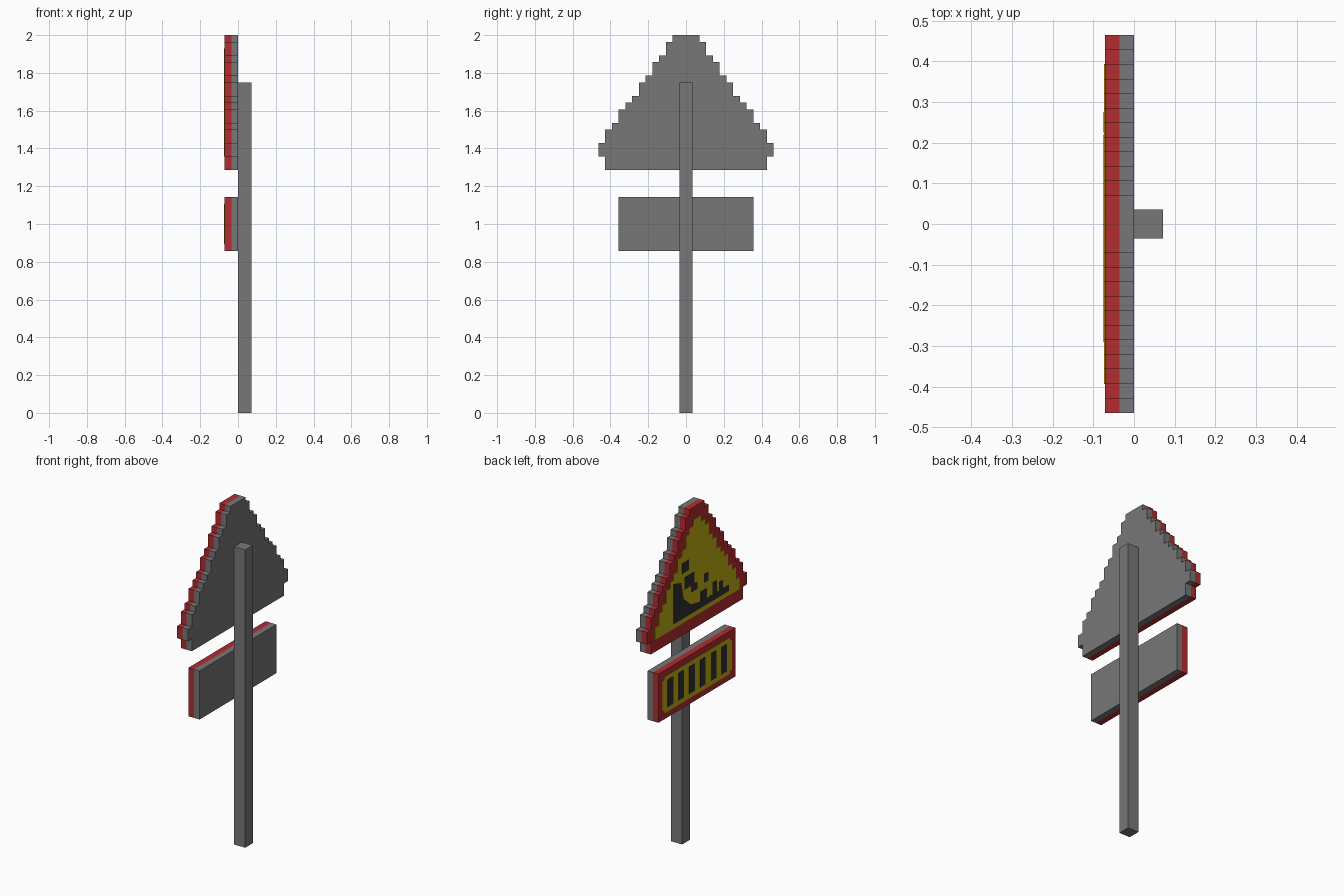
import bpy
import bmesh

cube = bpy.data.objects.get("Cube")
if cube:
    bpy.data.objects.remove(cube, do_unlink=True)

U = 1 / 28          # one grid step of the blocky model
SKIN = 0.002        # thickness of painted plates


def material(name, rgb):
    def linear(c):
        c /= 255
        return c / 12.92 if c < 0.04 else ((c + 0.055) / 1.055) ** 2.4
    color = (*[linear(c) for c in rgb], 1)
    mat = bpy.data.materials.new(name)
    mat.use_nodes = True
    mat.diffuse_color = color
    mat.node_tree.nodes["Principled BSDF"].inputs["Base Color"].default_value = color
    return mat


grey = material("grey metal", (119, 119, 119))
red = material("red border", (178, 44, 48))
yellow = material("yellow field", (194, 174, 18))
dark = material("dark paint", (48, 48, 48))


def prism(name, outlines, x0, x1, mat):
    """Extrude one or more (y, z) outlines from x0 to x1 as one object."""
    bm = bmesh.new()
    for outline in outlines:
        face = bm.faces.new([bm.verts.new((x0, y, z)) for y, z in outline])
        new = bmesh.ops.extrude_face_region(bm, geom=[face])["geom"]
        verts = [g for g in new if isinstance(g, bmesh.types.BMVert)]
        bmesh.ops.translate(bm, verts=verts, vec=(x1 - x0, 0, 0))
    bmesh.ops.recalc_face_normals(bm, faces=bm.faces)
    mesh = bpy.data.meshes.new(name)
    bm.to_mesh(mesh)
    bm.free()
    mesh.materials.append(mat)
    obj = bpy.data.objects.new(name, mesh)
    bpy.context.collection.objects.link(obj)
    return obj


def rect(y0, y1, z0, z1):
    return [(y0, z0), (y1, z0), (y1, z1), (y0, z1)]


def stepped(rows, top):
    """Symmetric stepped outline from (half width, row count), top down."""
    side, z = [], top
    for half, count in rows:
        side += [(half * U, z * U), (half * U, (z - count) * U)]
        z -= count
    return side + [(-y, z) for y, z in reversed(side)]


# Post
prism("post", [rect(-U, U, 0, 49 * U)], 0, 2 * U, grey)

# Triangular warning panel: grey backing, red front, yellow field
rows = [(2, 1), (3, 2), (4, 1), (5, 2), (6, 1), (7, 2), (8, 1), (9, 1),
        (10, 2), (11, 1), (12, 2), (13, 2), (12, 2)]
triangle = stepped(rows, 56)
prism("triangle_backing", [triangle], -U, 0, grey)
prism("triangle_front", [triangle], -2 * U, -U, red)
field = [(1, 1)] + [(half - 2, count) for half, count in rows[2:-1]]
prism("triangle_field", [stepped(field, 54)], -2 * U - SKIN, -2 * U, yellow)

# Rectangular panel under it
panel = rect(-10 * U, 10 * U, 24 * U, 32 * U)
prism("lower_backing", [panel], -U, 0, grey)
prism("lower_front", [panel], -2 * U, -U, red)
lower_field = stepped([(8.5, 0.5), (9, 5), (8.5, 0.5)], 31)
prism("lower_field", [lower_field], -2 * U - SKIN, -2 * U, yellow)

# Dark silhouette on the triangle: ground, mound and blocky shapes
silhouette = [
    [(0.22, 1.385), (0.22, 1.62), (0.15, 1.60), (0.13, 1.50),
     (0.06, 1.44), (-0.03, 1.42), (-0.29, 1.42), (-0.29, 1.385)],
    rect(0.03, 0.12, 1.55, 1.62),
    rect(0.08, 0.14, 1.65, 1.71),
    rect(0.0, 0.06, 1.51, 1.55),
    rect(-0.10, -0.06, 1.52, 1.57),
    rect(-0.085, -0.03, 1.42, 1.48),
    rect(-0.18, -0.14, 1.42, 1.49),
    rect(-0.235, -0.20, 1.42, 1.47),
]
prism("triangle_silhouette", silhouette, -2 * U - 2 * SKIN, -2 * U - SKIN, dark)

# Plain upright dark bars on the lower panel
bars = [rect(y - 0.025, y + 0.025, 0.92, 1.08)
        for y in (0.25 - 0.1 * i for i in range(6))]
prism("lower_bars", bars, -2 * U - 2 * SKIN, -2 * U - SKIN, dark)
